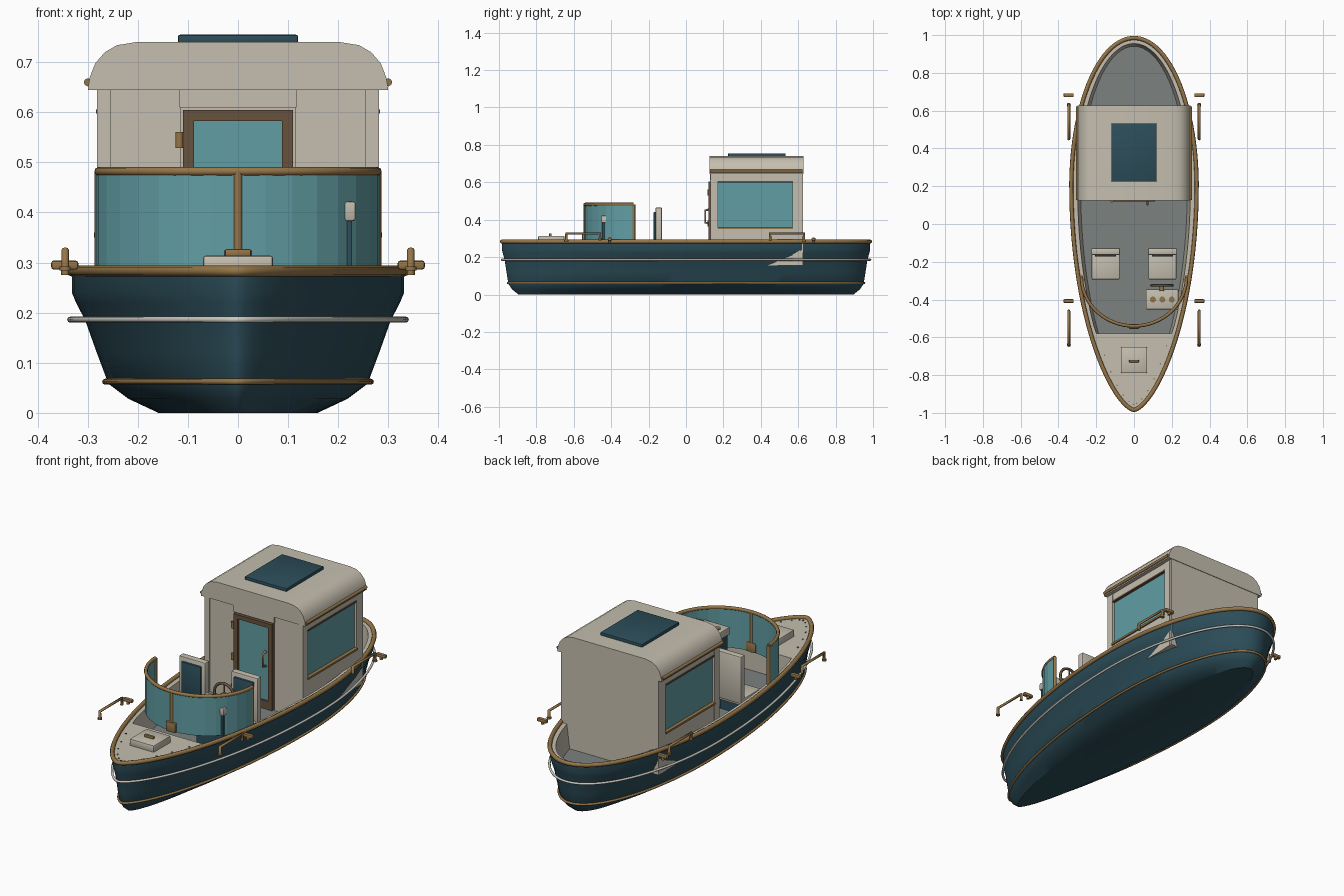
import bpy, bmesh, math
from mathutils import Vector, Matrix

if "Cube" in bpy.data.objects:
    bpy.data.objects.remove(bpy.data.objects["Cube"])


def mat(name, r, g, b):
    m = bpy.data.materials.new(name)
    m.diffuse_color = (r, g, b, 1)
    m.use_nodes = True
    m.node_tree.nodes["Principled BSDF"].inputs["Base Color"].default_value = m.diffuse_color
    return m


NAVY = mat("navy", .025, .075, .1)
CREAM = mat("cream", .56, .52, .43)
GREY = mat("grey_floor", .2, .225, .22)
BRASS = mat("brass", .3, .18, .065)
BROWN = mat("brown_wood", .14, .085, .045)
GLASS = mat("glass", .12, .34, .37)
WHITE = mat("off_white", .62, .6, .55)


def finish(name, bm, m):
    bmesh.ops.recalc_face_normals(bm, faces=bm.faces)
    me = bpy.data.meshes.new(name)
    bm.to_mesh(me)
    bm.free()
    ob = bpy.data.objects.new(name, me)
    me.materials.append(m)
    bpy.context.collection.objects.link(ob)
    return ob


def box(name, xs, ys, zs, m, bevel=0):
    lo = Vector((min(xs), min(ys), min(zs)))
    hi = Vector((max(xs), max(ys), max(zs)))
    bm = bmesh.new()
    bmesh.ops.create_cube(bm, size=1, matrix=Matrix.Translation((lo + hi) / 2) @ Matrix.Diagonal((*(hi - lo), 1)))
    if bevel:
        bmesh.ops.bevel(bm, geom=bm.edges[:], offset=bevel, segments=2, affect='EDGES', profile=.5)
    return finish(name, bm, m)


def rod(name, c, r, h, m, axis='Z', seg=16):
    bm = bmesh.new()
    rot = Matrix.Rotation(math.pi / 2, 4, axis) if axis != 'Z' else Matrix()
    bmesh.ops.create_cone(bm, cap_ends=True, segments=seg, radius1=r, radius2=r, depth=h,
                          matrix=Matrix.Translation(c) @ rot)
    return finish(name, bm, m)


def tube(name, pts, r, m, cyclic=False):
    cu = bpy.data.curves.new(name, 'CURVE')
    cu.dimensions = '3D'
    cu.bevel_depth = r
    cu.bevel_resolution = 2
    cu.use_fill_caps = True
    sp = cu.splines.new('POLY')
    sp.points.add(len(pts) - 1)
    for p, co in zip(sp.points, pts):
        p.co = (*co, 1)
    sp.use_cyclic_u = cyclic
    cu.materials.append(m)
    ob = bpy.data.objects.new(name, cu)
    bpy.context.collection.objects.link(ob)
    return ob


def loft(name, rings, m, cap=False):
    bm = bmesh.new()
    vs = [[bm.verts.new(p) for p in ring] for ring in rings]
    n = len(vs[0])
    for a, b in zip(vs, vs[1:]):
        for i in range(n):
            j = (i + 1) % n
            bm.faces.new((a[i], a[j], b[j], b[i]))
    if cap:
        bm.faces.new(vs[0])
    return finish(name, bm, m)


# Plan outline of the boat: round stern, pointed bow
N = 96


def outline(sx, sy, z):
    pts = []
    for i in range(N):
        a = 2 * math.pi * (i + .5) / N
        c, s = math.cos(a), math.sin(a)
        x = math.copysign(abs(c) ** (1 if s > 0 else 1.3), c) * .332
        pts.append((x * sx, (.2 + (.785 if s > 0 else 1.185) * s) * sy, z))
    return pts


# Hull
loft("hull", [outline(*l) for l in ((.48, .91, 0), (.66, .945, .028), (.78, .965, .058), (.85, .975, .12),
                                    (.92, .985, .185), (.975, .995, .22), (1, 1, .24), (1, 1, .28))], NAVY, True)


# Deck with foredeck, cockpit walls and floor
def inner(sx, sy, z):
    return [(x, max(y, -.58), z) for x, y, _ in outline(sx, sy, z)]


loft("deck_and_coaming", [outline(1, 1, .28), inner(.9, .97, .28), inner(.85, .955, .155)], CREAM)
loft("cockpit_floor", [inner(.86, .957, .156)], GREY, True)

# Rub rails
tube("gunwale_rail", outline(1, 1, .283), .011, BRASS, True)
tube("white_rub_rail", outline(1.01, 1.0, .186), .006, WHITE, True)
tube("lower_rub_rail", outline(.8, .968, .062), .006, BRASS, True)

# Foredeck hatch and rivets
box("hatch", (-.07, .07), (-.79, -.65), (.275, .314), CREAM, .006)
box("hatch_handle", (-.026, .026), (-.732, -.719), (.312, .327), BRASS, .003)
for i, (x, y, z) in enumerate(outline(.85, .97, .281)):
    if y < -.62 and i % 2:
        rod("deck_rivet", (x, y, z), .004, .005, BRASS, seg=8)

# Cabin walls
for s in (-1, 1):
    box("cabin_front_panel", (s * .115, s * .28), (.135, .16), (.155, .65), CREAM)
    box("cabin_front_post", (s * .255, s * .282), (.13, .17), (.155, .65), CREAM)
    box("cabin_rear_post", (s * .255, s * .282), (.57, .61), (.155, .65), CREAM)
    box("cabin_side_lower", (s * .255, s * .28), (.15, .6), (.155, .355), CREAM)
    box("cabin_side_upper", (s * .255, s * .28), (.15, .6), (.605, .65), CREAM)
    box("side_window", (s * .262, s * .27), (.16, .58), (.35, .61), GLASS)
    box("window_sill", (s * .265, s * .288), (.168, .572), (.35, .36), BRASS)
    box("window_head", (s * .265, s * .284), (.168, .572), (.598, .606), BROWN)
    tube("roof_trim", [(s * .3, .128, .66), (s * .3, .622, .66)], .008, BRASS)
box("cabin_rear_wall", (-.28, .28), (.6, .625), (.155, .66), CREAM)
box("door_header", (-.117, .117), (.128, .16), (.61, .65), CREAM)

# Roof, extruded from a rounded profile
half = [(.3, .645), (.296, .67), (.285, .698), (.266, .72), (.242, .734), (.205, .74)]
prof = half + [(-x, z) for x, z in reversed(half)]
bm = bmesh.new()
f = bm.faces.new([bm.verts.new((x, .125, z)) for x, z in prof])
ext = bmesh.ops.extrude_face_region(bm, geom=[f])
bmesh.ops.translate(bm, vec=(0, .503, 0), verts=[v for v in ext['geom'] if isinstance(v, bmesh.types.BMVert)])
finish("roof", bm, CREAM)
box("roof_panel", (-.12, .12), (.225, .532), (.735, .755), NAVY, .004)

# Door
for s in (-1, 1):
    box("door_stile", (s * .088, s * .11), (.12, .15), (.158, .605), BROWN)
box("door_top_rail", (-.09, .09), (.12, .15), (.583, .605), BROWN)
box("door_bottom_panel", (-.09, .09), (.122, .15), (.158, .2), BROWN)
box("door_glass", (-.09, .09), (.132, .142), (.19, .59), GLASS)
tube("door_handle", [(.072, .125, .38), (.072, .103, .385), (.072, .103, .45), (.072, .125, .455)], .006, BRASS)
for z in (.22, .38, .545):
    rod("door_hinge", (-.117, .122, z), .008, .032, BRASS, seg=12)

# Windshield
arc = [(.28 * math.cos(a), -.28 - .26 * math.sin(a)) for a in [math.pi * i / 16 for i in range(17)]]
bm = bmesh.new()
rows = [[bm.verts.new((x, y, z)) for x, y in arc] for z in (.278, .482)]
for i in range(16):
    bm.faces.new((rows[0][i], rows[0][i + 1], rows[1][i + 1], rows[1][i]))
shield = finish("windshield", bm, GLASS)
sol = shield.modifiers.new("thickness", 'SOLIDIFY')
sol.thickness = .008
sol.offset = 0
fine = [(.278 * math.cos(a), -.28 - .26 * math.sin(a), .482) for a in [math.pi * i / 48 for i in range(49)]]
tube("windshield_top_rail", fine, .009, BRASS)
for name, x, y in (("left_post", -.278, -.28), ("right_post", .278, -.28), ("centre_post", 0, -.54)):
    tube("windshield_" + name, [(x, y, .275), (x, y, .482)], .009, BRASS)
box("windshield_foot", (-.027, .027), (-.555, -.53), (.277, .326), BRASS, .003)

# Helm console, gauges and steering wheel
box("console_base", (.075, .228), (-.448, -.36), (.155, .385), NAVY)
box("console_top", (.063, .235), (-.452, -.345), (.383, .422), CREAM, .005)
for x in (.1, .15, .2):
    rod("gauge", (x, -.4, .423), .016, .008, BRASS)
wheel = [(.148 + .056 * math.cos(t), -.325, .425 + .056 * math.sin(t)) for t in [math.tau * i / 32 for i in range(32)]]
tube("steering_wheel", wheel, .007, BROWN, True)
for k in range(3):
    p = wheel[(8 + k * 11) % 32]
    tube("wheel_spoke", [(.148, -.325, .425), p], .004, BRASS)
rod("wheel_hub", (.148, -.337, .425), .012, .035, BRASS, 'X')

# Seats
for s in (-1, 1):
    c = s * .15
    box("seat_base", (c - .06, c + .06), (-.28, -.15), (.155, .21), NAVY)
    box("seat_cushion", (c - .074, c + .074), (-.294, -.14), (.205, .24), CREAM, .006)
    box("seat_back", (c - .076, c + .076), (-.163, -.128), (.22, .465), CREAM, .006)
    box("seat_back_pad", (c - .056, c + .056), (-.173, -.155), (.255, .442), NAVY, .004)

# Side handrails and cleats
for s in (-1, 1):
    x = s * .345
    for y0, y1, yc in ((-.64, -.46, -.408), (.63, .45, .682)):
        tube("side_handrail", [(x, y0, .288), (x, y0, .325), (x, y1, .325), (x, y1, .29)], .0075, BRASS)
        rod("handrail_foot", (x, y0, .288), .011, .008, BRASS, seg=12)
        box("cleat", (s * .319, s * .373), (yc - .01, yc + .01), (.286, .304), BRASS, .005)
        rod("cleat_stem", (x, yc, .285), .008, .02, BRASS, seg=12)

# Smooth shading on rounded parts
meshes = [o for o in bpy.context.scene.objects if o.type == 'MESH' and o.name != "windshield"]
for o in bpy.context.scene.objects:
    o.select_set(o in meshes)
bpy.context.view_layer.objects.active = meshes[0]
bpy.ops.object.shade_smooth_by_angle(angle=math.radians(32))
